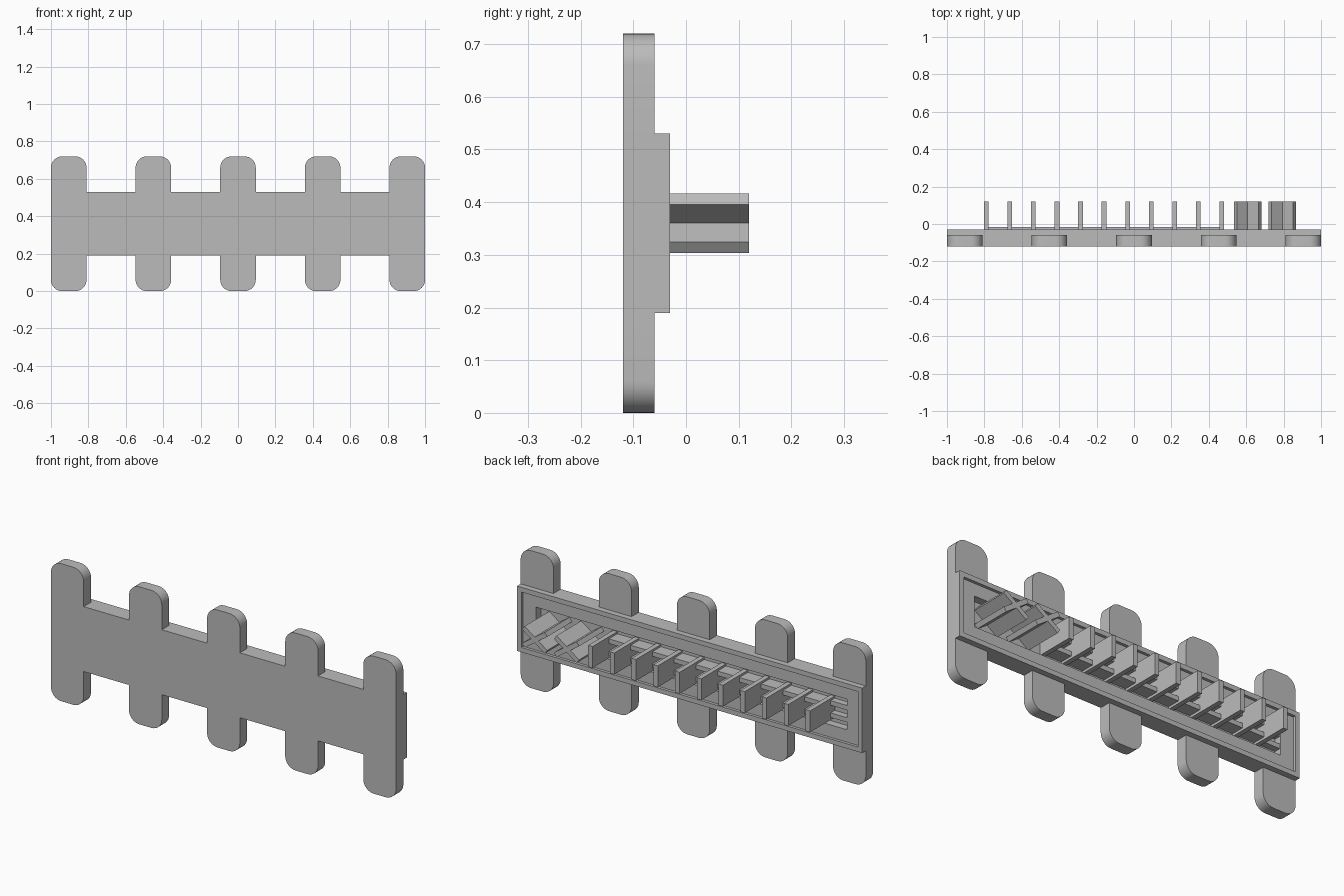
import bpy
import bmesh
import math
from mathutils import Matrix, Vector

if "Cube" in bpy.data.objects:
    bpy.data.objects.remove(bpy.data.objects["Cube"])

grey = bpy.data.materials.new("plain grey")
grey.use_nodes = True
colour = (0.5, 0.5, 0.5, 1)
grey.diffuse_color = colour
grey.node_tree.nodes["Principled BSDF"].inputs["Base Color"].default_value = colour

MID = 0.36  # height of the centre line


def finish(name, bm):
    mesh = bpy.data.meshes.new(name)
    bmesh.ops.recalc_face_normals(bm, faces=bm.faces)
    bm.to_mesh(mesh)
    bm.free()
    mesh.materials.append(grey)
    obj = bpy.data.objects.new(name, mesh)
    bpy.context.collection.objects.link(obj)
    return obj


def box(name, x, y, z, angle=0):
    """Box from (min, max) pairs, turned about the y axis through its centre."""
    bm = bmesh.new()
    pairs = (x, y, z)
    size = [b - a for a, b in pairs]
    centre = Vector([(a + b) / 2 for a, b in pairs])
    turn = Matrix.Rotation(angle, 4, 'Y')
    bmesh.ops.create_cube(bm, size=1, matrix=Matrix.Translation(centre) @ turn @ Matrix.Diagonal((*size, 1)))
    return finish(name, bm)


# Back plate with a stepped recess: each ring is (half width, half height, depth)
rings = [(1, 0.17, -0.12), (1, 0.17, -0.03), (0.975, 0.145, -0.03), (0.975, 0.145, -0.045),
         (0.9, 0.08, -0.045), (0.9, 0.08, -0.085)]
bm = bmesh.new()
loops = [[bm.verts.new((sx * w, y, MID + sz * h)) for sx, sz in ((-1, -1), (1, -1), (1, 1), (-1, 1))]
         for w, h, y in rings]
for a, b in zip(loops, loops[1:]):
    for i in range(4):
        j = (i + 1) % 4
        bm.faces.new((a[i], a[j], b[j], b[i]))
bm.faces.new(loops[0])
bm.faces.new(loops[-1])
finish("back_plate", bm)

# Rounded tabs above and below the plate
HALF, RADIUS, STEPS = 0.095, 0.06, 8
for n in range(5):
    centre_x = (n - 2) * 0.4525
    for side, name in ((1, "upper_tab"), (-1, "lower_tab")):
        outline = [(-HALF, 0.17), (HALF, 0.17)]
        for sign, start in ((1, 0), (-1, math.pi / 2)):
            for k in range(STEPS + 1):
                a = start + k / STEPS * math.pi / 2
                outline.append((sign * (HALF - RADIUS) + RADIUS * math.cos(a),
                                MID - RADIUS + RADIUS * math.sin(a)))
        bm = bmesh.new()
        face = bm.faces.new([bm.verts.new((centre_x + x, -0.12, MID + side * z)) for x, z in outline])
        sweep = bmesh.ops.extrude_face_region(bm, geom=[face], use_keep_orig=True)
        moved = [v for v in sweep["geom"] if isinstance(v, bmesh.types.BMVert)]
        bmesh.ops.translate(bm, verts=moved, vec=(0, 0.06, 0))
        tab = finish(f"{name}_{n + 1}", bm)
        bpy.ops.object.select_all(action='DESELECT')
        bpy.context.view_layer.objects.active = tab
        tab.select_set(True)
        bpy.ops.object.shade_smooth_by_angle(angle=math.radians(30))

# Row of upright fins
for n in range(11):
    x = -0.79 + n * 0.126
    box(f"fin_{n + 1}", (x - 0.0125, x + 0.0125), (-0.09, 0.12), (0.303, 0.415))

# Pair of rails through the fins, with low ends in the pocket
for side, name in ((-1, "lower_rail"), (1, "upper_rail")):
    z = MID + side * 0.032
    box(name, (-0.79, 0.47), (-0.09, -0.015), (z - 0.012, z + 0.012))
    box(name + "_end", (-0.9, -0.79), (-0.09, -0.05), (z - 0.012, z + 0.012))

# Crossed slats at the end of the row
for n, x in enumerate((0.608, 0.793)):
    for tilt, name in ((1, "falling_slat"), (-1, "rising_slat")):
        box(f"{name}_{n + 1}", (x - 0.08, x + 0.08), (-0.09, 0.12), (MID - 0.0125, MID + 0.0125),
            tilt * math.radians(35))
